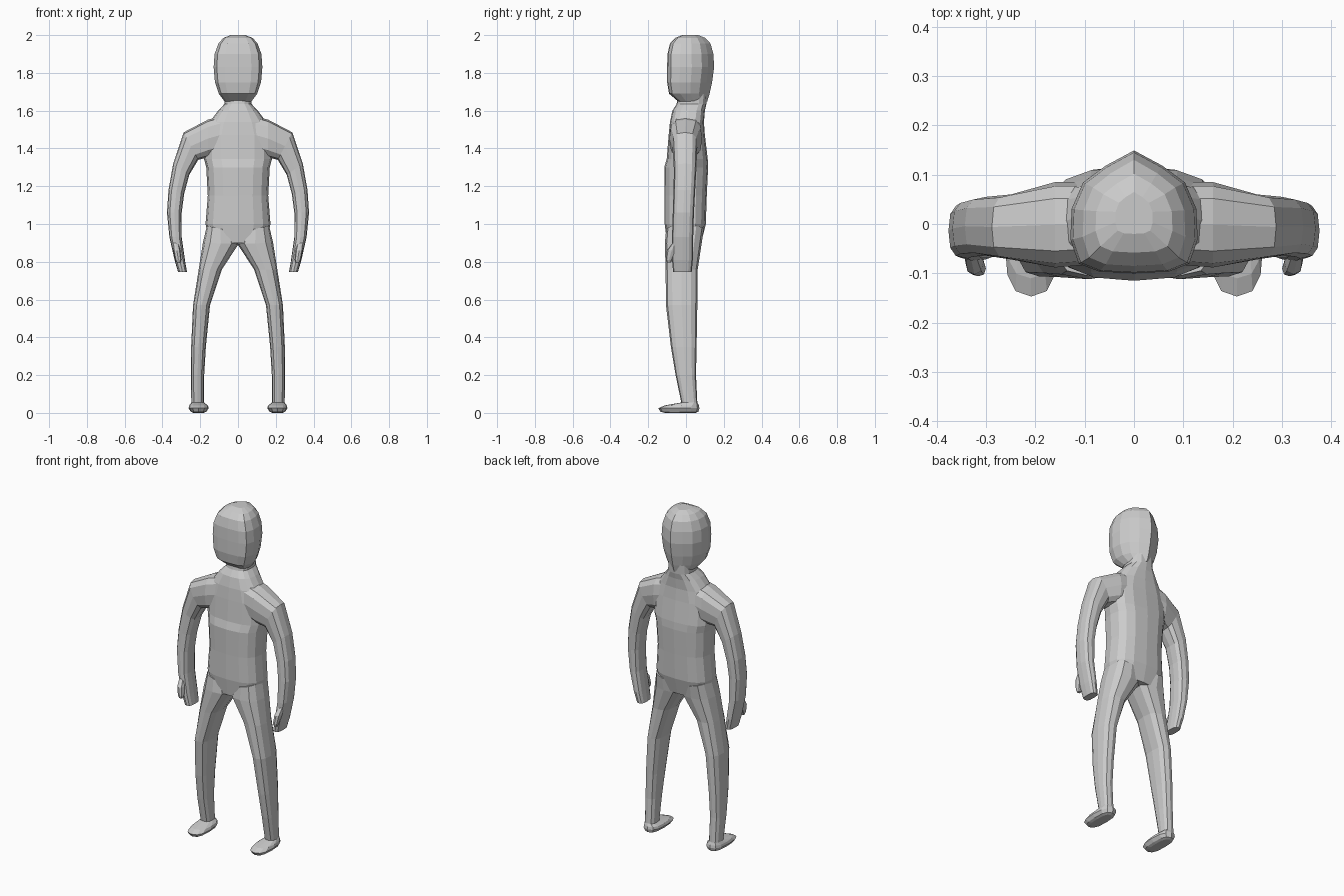
import bpy, bmesh, math

grey = bpy.data.materials.new("plain grey")
grey.diffuse_color = (0.6, 0.6, 0.6, 1)


def oval(n, power):
    """Rounded-square cross-section in the range -1..1, as (across, depth)."""
    pts = []
    for i in range(n):
        a = 2 * math.pi * i / n
        c, s = math.cos(a), math.sin(a)
        pts.append((math.copysign(abs(c) ** power, c), math.copysign(abs(s) ** power, s)))
    return pts


def loft(name, rings, section, side=1):
    """Rings are (outer x, outer z, inner x, inner z, front y, back y)."""
    bm = bmesh.new()
    loops = []
    for ax, az, bx, bz, yf, yb in rings:
        loops.append([bm.verts.new((side * ((ax + bx) / 2 + u * (ax - bx) / 2),
                                    (yf + yb) / 2 + v * (yb - yf) / 2,
                                    (az + bz) / 2 + u * (az - bz) / 2))
                      for u, v in section])
    n = len(section)
    for low, high in zip(loops, loops[1:]):
        for i in range(n):
            j = (i + 1) % n
            bm.faces.new((low[i], low[j], high[j], high[i]))
    bm.faces.new(loops[0])
    bm.faces.new(loops[-1])
    bmesh.ops.recalc_face_normals(bm, faces=bm.faces)
    mesh = bpy.data.meshes.new(name)
    bm.to_mesh(mesh)
    bm.free()
    mesh.materials.append(grey)
    obj = bpy.data.objects.new(name, mesh)
    bpy.context.collection.objects.link(obj)
    return obj


def level(rows):
    """Horizontal rings centred on x = 0 from (z, half width, front y, back y)."""
    return [(w, z, -w, z, yf, yb) for z, w, yf, yb in rows]


# Torso with neck
body = loft("body", level([
    (0.90, 0.15, -0.10, 0.080),
    (1.00, 0.172, -0.113, 0.105),
    (1.15, 0.160, -0.113, 0.110),
    (1.30, 0.168, -0.115, 0.117),
    (1.345, 0.180, -0.102, 0.115),
    (1.47, 0.180, -0.092, 0.100),
    (1.54, 0.150, -0.085, 0.095),
    (1.60, 0.105, -0.072, 0.100),
    (1.635, 0.072, -0.050, 0.108),
    (1.69, 0.068, -0.040, 0.110)]), oval(16, 0.75))

# Head: flat face, ridge down the back
half = [(0.55, -0.97), (0.87, -0.84), (1, -0.45), (0.98, 0.05), (0.8, 0.48), (0.45, 0.75)]
head_section = [(0, -1)] + half + [(0, 1)] + [(-u, v) for u, v in reversed(half)]
head = loft("head", level([
    (1.648, 0.070, -0.040, 0.112),
    (1.69, 0.102, -0.090, 0.125),
    (1.75, 0.122, -0.100, 0.138),
    (1.83, 0.129, -0.100, 0.149),
    (1.90, 0.124, -0.098, 0.145),
    (1.955, 0.104, -0.085, 0.130),
    (1.985, 0.078, -0.058, 0.102),
    (2.00, 0.038, -0.020, 0.065)]), head_section)

parts = [head]
for side, label in ((-1, "right"), (1, "left")):
    # Shoulder, arm and hand
    parts.append(loft(label + "_arm", [
        (0.06, 1.58, 0.06, 1.38, -0.080, 0.085),
        (0.16, 1.552, 0.16, 1.352, -0.088, 0.085),
        (0.288, 1.485, 0.21, 1.34, -0.072, 0.060),
        (0.343, 1.32, 0.258, 1.26, -0.064, 0.055),
        (0.368, 1.18, 0.285, 1.16, -0.066, 0.048),
        (0.376, 1.06, 0.298, 1.06, -0.070, 0.042),
        (0.363, 0.93, 0.298, 0.93, -0.074, 0.038),
        (0.336, 0.81, 0.281, 0.81, -0.074, 0.036),
        (0.317, 0.745, 0.270, 0.745, -0.068, 0.030)], oval(12, 0.7), side))
    # Thumb
    parts.append(loft(label + "_thumb", [
        (0.345, 0.90, 0.315, 0.90, -0.072, -0.045),
        (0.342, 0.86, 0.305, 0.86, -0.102, -0.050),
        (0.332, 0.81, 0.300, 0.81, -0.106, -0.074),
        (0.325, 0.795, 0.305, 0.795, -0.100, -0.080)], oval(8, 0.8), side))
    # Leg and foot
    parts.append(loft(label + "_leg", [
        (0.165, 0.99, 0.02, 0.96, -0.105, 0.095),
        (0.186, 0.90, -0.004, 0.895, -0.112, 0.083),
        (0.208, 0.76, 0.085, 0.76, -0.108, 0.062),
        (0.238, 0.57, 0.148, 0.57, -0.106, 0.060),
        (0.248, 0.35, 0.170, 0.35, -0.080, 0.056),
        (0.250, 0.20, 0.179, 0.20, -0.055, 0.053),
        (0.247, 0.055, 0.180, 0.055, -0.025, 0.060),
        (0.258, 0.040, 0.160, 0.040, -0.110, 0.068),
        (0.262, 0.025, 0.155, 0.025, -0.147, 0.071),
        (0.250, 0.006, 0.168, 0.006, -0.135, 0.066),
        (0.236, 0.0, 0.182, 0.0, -0.110, 0.050)], oval(12, 0.75), side))

# Weld every part into one skin
bpy.context.view_layer.objects.active = body
for part in parts:
    weld = body.modifiers.new("weld " + part.name, 'BOOLEAN')
    weld.operation = 'UNION'
    weld.solver = 'EXACT'
    weld.object = part
    bpy.ops.object.modifier_apply(modifier=weld.name)
    bpy.data.objects.remove(part)
